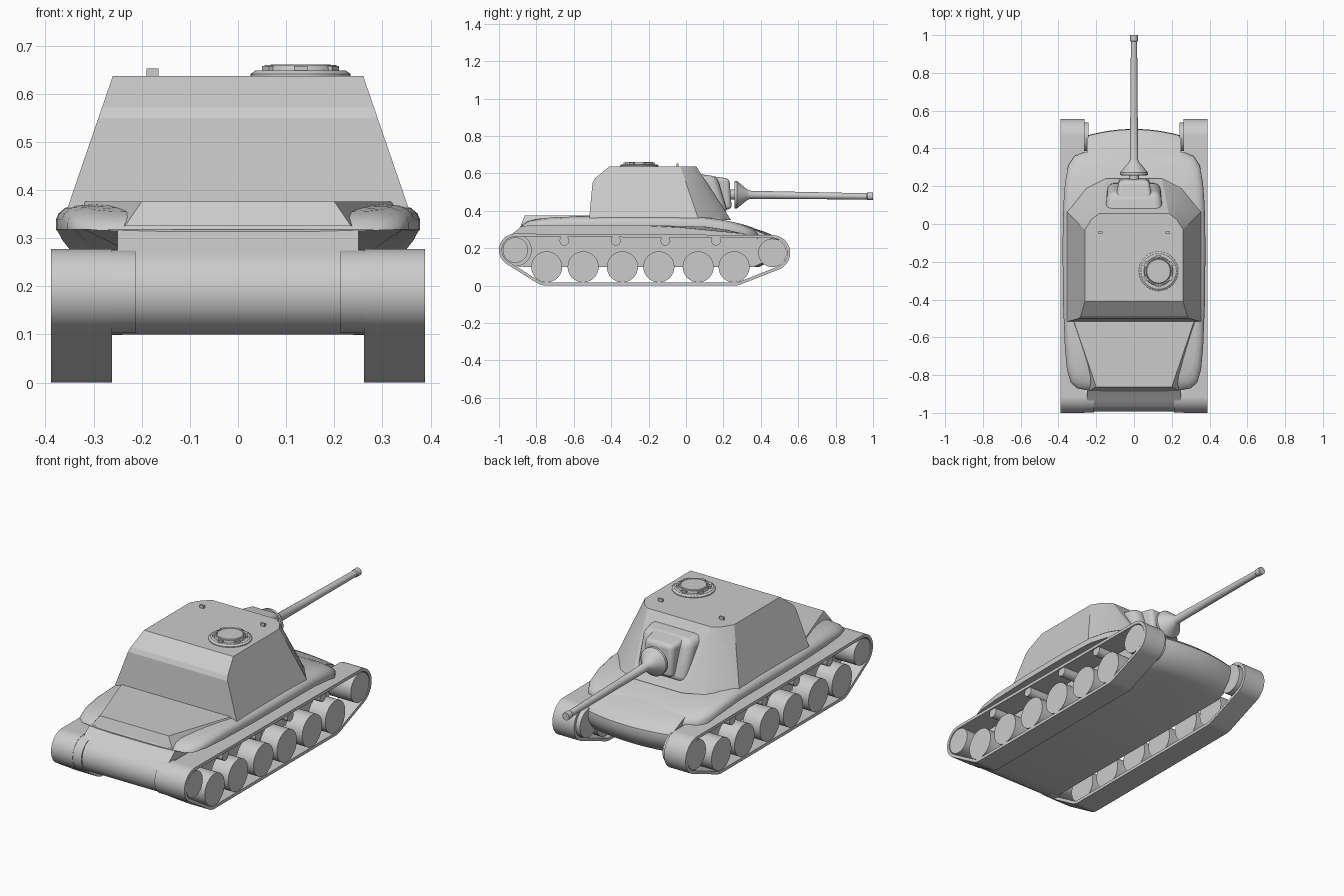
import bpy, bmesh
from math import sin, cos, pi, radians
from mathutils import Matrix

if "Cube" in bpy.data.objects:
    bpy.data.objects.remove(bpy.data.objects["Cube"])


def finish(bm, name, smooth=None, bevel=0):
    bmesh.ops.recalc_face_normals(bm, faces=bm.faces)
    me = bpy.data.meshes.new(name)
    bm.to_mesh(me)
    bm.free()
    ob = bpy.data.objects.new(name, me)
    bpy.context.collection.objects.link(ob)
    if bevel:
        m = ob.modifiers.new("bevel", 'BEVEL')
        m.width, m.segments = bevel, 4
    if smooth:
        bpy.ops.object.select_all(action='DESELECT')
        ob.select_set(True)
        bpy.context.view_layer.objects.active = ob
        bpy.ops.object.shade_smooth_by_angle(angle=radians(smooth))
    return ob


def loft(name, rings, smooth=None, bevel=0, closed=False):
    """Skin equal-length closed rings; cap the ends, or join last to first."""
    bm = bmesh.new()
    vs = [[bm.verts.new(p) for p in r] for r in rings]
    n = len(vs[0])
    for a, b in zip(vs, vs[1:] + (vs[:1] if closed else [])):
        for i in range(n):
            j = (i + 1) % n
            bm.faces.new((a[i], a[j], b[j], b[i]))
    if not closed:
        bm.faces.new(vs[0])
        bm.faces.new(vs[-1])
    return finish(bm, name, smooth, bevel)


def disc_x(name, x0, x1, y, z, r, n=32):
    return loft(name, [[(x, y + r * cos(2 * pi * i / n), z + r * sin(2 * pi * i / n))
                        for i in range(n)] for x in (x0, x1)], 30)


def lathe(name, stations, axis, n=32):
    """Stations are (centre, radius); circles lie across the given axis."""
    rings = []
    for (cx, cy, cz), r in stations:
        ring = []
        for i in range(n):
            a, b = r * cos(2 * pi * i / n), r * sin(2 * pi * i / n)
            ring.append((cx + a, cy, cz + b) if axis == 'y' else (cx + a, cy + b, cz))
        rings.append(ring)
    return loft(name, rings, 30)


def mirror_outline(half):
    """Right half outline, rear to front, completed on the left."""
    return half + [(-x, y) for x, y in reversed(half)]


# Running gear
REAR, NOSE = (-0.912, 0.19), (0.462, 0.175)
ROAD = [-0.745, -0.55, -0.34, -0.145, 0.065, 0.257]
BELT = [(*REAR, 0.088), (*NOSE, 0.095), (ROAD[0], 0.1, 0.1), (ROAD[-1], 0.1, 0.1)]


def belt_ring(x, inset, n=144):
    pts = []
    for i in range(n):
        c, s = cos(2 * pi * i / n), sin(2 * pi * i / n)
        y, z, r = max(BELT, key=lambda k: k[0] * c + k[1] * s + k[2])
        pts.append((x, y + (r - inset) * c, z + (r - inset) * s))
    return pts


for side, s in (("left", -1), ("right", 1)):
    loft(f"track_{side}", [belt_ring(s * x, t) for x, t in
         ((0.262, 0), (0.388, 0), (0.388, 0.016), (0.262, 0.016))], 30, closed=True)
    for i, y in enumerate(ROAD):
        disc_x(f"road_wheel_{side}_{i}", s * 0.285, s * 0.386, y, 0.1, 0.083)
    disc_x(f"rear_sprocket_{side}", s * 0.25, s * 0.386, *REAR, 0.068)
    disc_x(f"front_idler_{side}", s * 0.24, s * 0.386, *NOSE, 0.076)
    for i, y in enumerate((-0.65, -0.375, -0.11, 0.16)):
        disc_x(f"return_roller_{side}_{i}", s * 0.24, s * 0.382, y, 0.24, 0.026, 20)
    disc_x(f"final_drive_{side}", s * 0.213, s * 0.262, *REAR, 0.087)

# Lower hull: side profile swept across with a bowed nose
profile = [(-0.86, 0.1), (-0.93, 0.106), (-0.965, 0.125), (-0.985, 0.155), (-0.992, 0.19),
           (-0.985, 0.225), (-0.965, 0.255), (-0.93, 0.276), (-0.87, 0.325), (-0.2, 0.36),
           (0.1, 0.355), (0.2, 0.347), (0.32, 0.322), (0.42, 0.288), (0.475, 0.265),
           (0.5, 0.24), (0.503, 0.21), (0.485, 0.165), (0.445, 0.125), (0.39, 0.1)]
loft("lower_hull", [[(x, y * (1 - 1.1 * x * x) if y > 0 else y, z) for y, z in profile]
                    for x in [0.25 * k / 6 for k in range(-6, 7)]], 35)

# Upper hull: rounded plan, top sinking towards both ends
plan = mirror_outline([(0.12, -0.885), (0.25, -0.88), (0.30, -0.87), (0.335, -0.84),
                       (0.355, -0.77), (0.366, -0.65), (0.376, -0.4), (0.378, -0.1),
                       (0.374, 0.1), (0.365, 0.22), (0.348, 0.31), (0.315, 0.36),
                       (0.25, 0.385), (0.12, 0.40)])
rings = []
for k, z in ((0.9, 0.318), (1, 0.318), (1, 0.34), (0.985, 0.352), (0.95, 0.363),
             (0.89, 0.369), (0.6, 0.372), (0.3, 0.372)):
    ring = []
    for x, y in plan:
        px, py = x * k, -0.24 + (y + 0.24) * k
        drop = 0.45 * max(0, py) ** 2
        if z > 0.33:
            drop += 0.025 * (max(0, -0.6 - py) / 0.28) ** 2
        ring.append((px, py, z - drop))
    rings.append(ring)
loft("upper_hull", rings, 40)

# Raised engine deck
loft("engine_deck", [[(x, y, z) for x, y in mirror_outline([(b, yb), (a, -0.48)])]
                     for a, b, yb, z in ((0.345, 0.235, -0.882, 0.325),
                                         (0.33, 0.2, -0.862, 0.376))])

# Turret: tapered faceted shell with a rounded rear shoulder
base = [(0.35, -0.517), (0.35, 0.06), (0.25, 0.175), (0.15, 0.225)]
roof = [(0.26, -0.41), (0.26, -0.03), (0.225, 0.025), (0.185, 0.055)]
rings = []
for z, rear in ((0.35, -0.518), (0.375, -0.516), (0.55, -0.5), (0.572, -0.488), (0.637, -0.41)):
    t = (z - 0.375) / 0.262
    half = [(a + (c - a) * t, b + (d - b) * t) for (a, b), (c, d) in zip(base, roof)]
    half[0] = (half[0][0], rear)
    rings.append([(x, y, z) for x, y in mirror_outline(half)])
loft("turret", rings, 20)


# Gun mounting
def slab(name, sections, bevel):
    """Sections are (y_top, y_bottom, half_width, z0, z1)."""
    loft(name, [[(-w, yb, z0), (w, yb, z0), (w, yt, z1), (-w, yt, z1)]
                for yt, yb, w, z0, z1 in sections], 40, bevel)


slab("mantlet_housing", [(0.04, 0.04, 0.155, 0.375, 0.6), (0.165, 0.225, 0.14, 0.385, 0.585)], 0.035)
slab("mantlet", [(0.12, 0.12, 0.098, 0.395, 0.588), (0.232, 0.245, 0.08, 0.41, 0.572)], 0.02)
lathe("gun", [((0, y, 0.487 - 0.013 * (y - 0.22)), r) for y, r in
              ((0.22, 0.027), (0.258, 0.027), (0.2581, 0.074), (0.272, 0.074), (0.325, 0.03),
               (0.34, 0.022), (0.6, 0.0195), (0.965, 0.0165), (0.97, 0.02), (1.0, 0.02))], 'y')

# Cupola with vision blocks, and roof periscopes
CX, CY = 0.13, -0.25
lathe("cupola", [((CX, CY, z), r) for z, r in
                 ((0.63, 0.104), (0.641, 0.104), (0.648, 0.094), (0.648, 0.077),
                  (0.66, 0.074), (0.66, 0.068), (0.656, 0.066), (0.661, 0.062))], 'z', 40)


def block(name, x, y, z, size, turn=0):
    bm = bmesh.new()
    bmesh.ops.create_cube(bm, size=1, matrix=Matrix.Translation((x, y, z))
                          @ Matrix.Rotation(turn, 4, 'Z') @ Matrix.Diagonal((*size, 1)))
    finish(bm, name)


for i in range(6):
    a = pi / 2 + i * pi / 3
    block(f"vision_block_{i}", CX + 0.077 * cos(a), CY + 0.077 * sin(a), 0.652,
          (0.014, 0.028, 0.012), a)
for side, s in (("left", -1), ("right", 1)):
    block(f"periscope_{side}", s * 0.178, -0.045, 0.643, (0.025, 0.01, 0.018))
